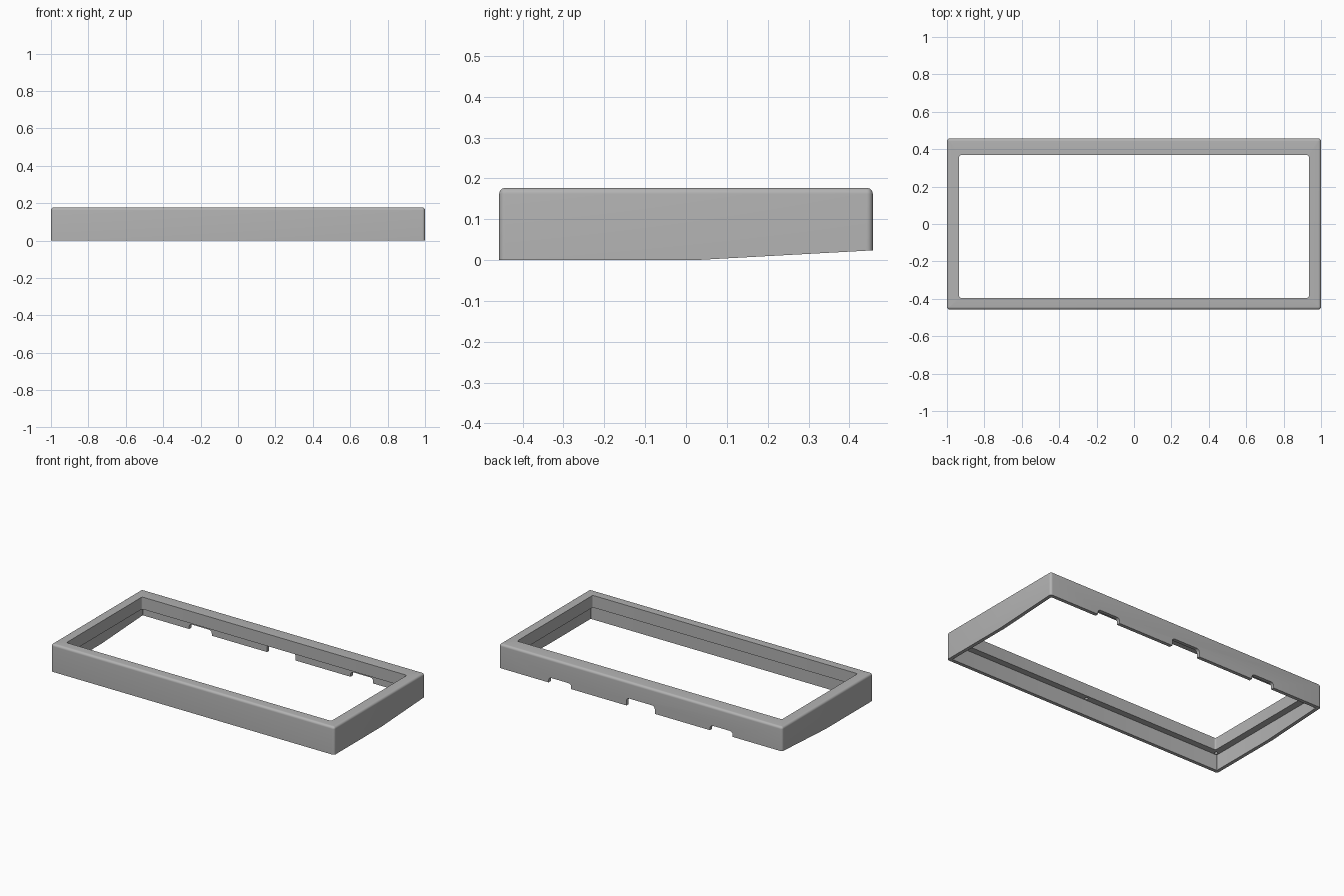
import bpy, bmesh, math
from mathutils import Matrix

cube = bpy.data.objects.get("Cube")
if cube:
    bpy.data.objects.remove(cube, do_unlink=True)

HALF_X, HALF_Y, TOP = 1.0, 0.4575, 0.177
WALL, LEDGE, FILLET, STEPS = 0.022, 0.1, 0.015, 6

grey = bpy.data.materials.new("plain_grey")
grey.use_nodes = True
colour = (0.45, 0.45, 0.45, 1)
grey.diffuse_color = colour
grey.node_tree.nodes["Principled BSDF"].inputs["Base Color"].default_value = colour


def make_object(name, bm):
    bmesh.ops.recalc_face_normals(bm, faces=bm.faces)
    mesh = bpy.data.meshes.new(name)
    bm.to_mesh(mesh)
    bm.free()
    obj = bpy.data.objects.new(name, mesh)
    bpy.context.scene.collection.objects.link(obj)
    return obj


def rounded_rect(x0, x1, y0, y1, r):
    points = []
    corners = [(x1 - r, y1 - r), (x0 + r, y1 - r), (x0 + r, y0 + r), (x1 - r, y0 + r)]
    for k, (cx, cy) in enumerate(corners):
        for i in range(STEPS + 1):
            a = math.pi / 2 * (k + i / STEPS)
            points.append((cx + r * math.cos(a), cy + r * math.sin(a)))
    return points


def prism(name, points, place, depth):
    """Extrude a closed 2D outline, placed by a function from 2D to 3D."""
    bm = bmesh.new()
    face = bm.faces.new([bm.verts.new(place(*p)) for p in points])
    result = bmesh.ops.extrude_face_region(bm, geom=[face])
    moved = [v for v in result["geom"] if isinstance(v, bmesh.types.BMVert)]
    bmesh.ops.translate(bm, verts=moved, vec=depth)
    return make_object(name, bm)


# Frame shell: rings lofted around the cross-section
def outer(inset, z):
    return rounded_rect(-HALF_X + inset, HALF_X - inset, -HALF_Y + inset,
                        HALF_Y - inset, max(FILLET - inset, 0.003)), z


def opening(z):
    return rounded_rect(-0.935, 0.935, -0.395, 0.368, 0.01), z


sections = [outer(0, 0)]
for i in range(STEPS + 1):
    a = math.pi / 2 * i / STEPS
    sections.append(outer(FILLET * (1 - math.cos(a)), TOP - FILLET * (1 - math.sin(a))))
sections += [opening(TOP), opening(LEDGE), outer(WALL, LEDGE), outer(WALL, 0)]

bm = bmesh.new()
rings = [[bm.verts.new((x, y, z)) for x, y in pts] for pts, z in sections]
for a, b in zip(rings, rings[1:] + rings[:1]):
    n = len(a)
    for i in range(n):
        j = (i + 1) % n
        bm.faces.new((a[i], a[j], b[j], b[i]))
frame = make_object("case_frame", bm)

# Sloping rear underside
cutters = [prism("rear_slope_cutter",
                 [(0.02, 0), (0.44, 0.023), (0.6, 0.023), (0.6, -0.1), (0.02, -0.1)],
                 lambda y, z: (-1.2, y, z), (2.4, 0, 0))]

# Cable notches in the back wall
for x0, x1, height in [(-0.65, -0.49, 0.056), (-0.1, 0.1, 0.072), (0.49, 0.65, 0.056)]:
    cutters.append(prism("notch_cutter", rounded_rect(x0, x1, -0.1, height, 0.02),
                         lambda x, z: (x, 0.415, z), (0, 0.1, 0)))

# Blind screw holes in the ledge underside
for x in (-0.96, 0, 0.96):
    for y in (-0.42, 0.42):
        bm = bmesh.new()
        bmesh.ops.create_cone(bm, cap_ends=True, segments=16, radius1=0.01, radius2=0.01,
                              depth=0.08, matrix=Matrix.Translation((x, y, LEDGE)))
        cutters.append(make_object("screw_hole_cutter", bm))

for cutter in cutters:
    cutter.hide_render = True
    mod = frame.modifiers.new("cut", 'BOOLEAN')
    mod.operation, mod.solver, mod.object = 'DIFFERENCE', 'EXACT', cutter

# Bake the cuts and drop the cutters
graph = bpy.context.evaluated_depsgraph_get()
baked = bpy.data.meshes.new_from_object(frame.evaluated_get(graph))
frame.modifiers.clear()
frame.data = baked
for cutter in cutters:
    bpy.data.objects.remove(cutter, do_unlink=True)

baked.materials.clear()
baked.materials.append(grey)
for obj in bpy.context.selected_objects:
    obj.select_set(False)
frame.select_set(True)
bpy.context.view_layer.objects.active = frame
bpy.ops.object.shade_smooth_by_angle(angle=math.radians(30))
